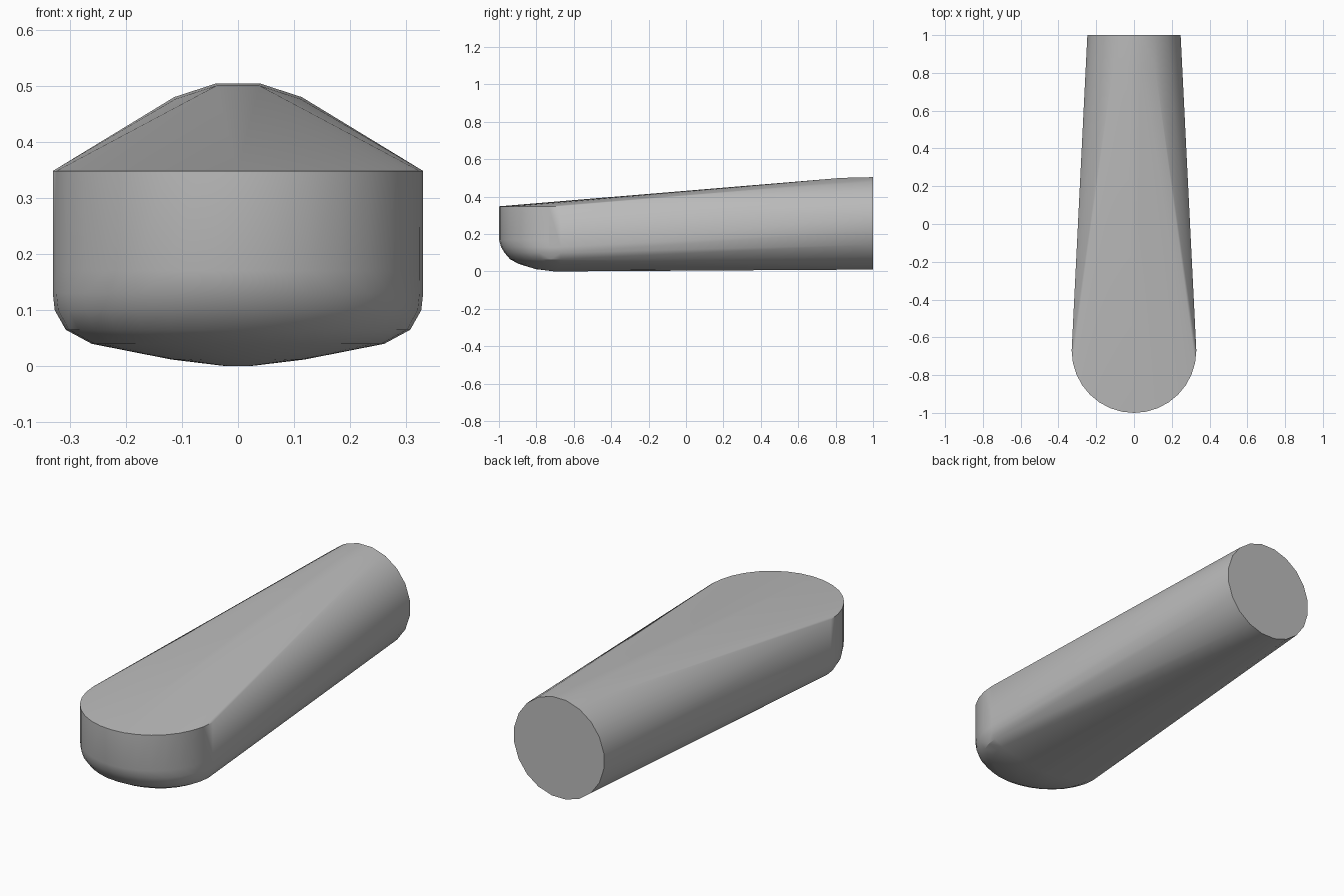
import bpy, bmesh, math

cube = bpy.data.objects.get("Cube")
if cube:
    bpy.data.objects.remove(cube, do_unlink=True)

grey = bpy.data.materials.new("plain grey")
grey.use_nodes = True
colour = (0.5, 0.5, 0.5, 1)
grey.diffuse_color = colour
grey.node_tree.nodes["Principled BSDF"].inputs["Base Color"].default_value = colour

bm = bmesh.new()

# Round butt end: two rings, the inner one slightly smaller
for y, radius in ((1.0, 0.25), (0.83, 0.246)):
    for i in range(20):
        a = math.tau * (i + 0.5) / 20
        bm.verts.new((radius * math.cos(a), y, 0.257 + radius * math.sin(a)))

# Rounded toe: half-ellipse rings as (height, width scale, length scale)
toe_rings = ((0.348, 1, 1), (0.17, 1, 1), (0.13, 1, 0.965), (0.1, 0.99, 0.91),
             (0.065, 0.93, 0.82), (0.04, 0.79, 0.68), (0.012, 0.36, 0.4), (0, 0.06, 0.1))
for z, sx, sy in toe_rings:
    for i in range(17):
        a = math.pi * i / 16
        bm.verts.new((0.33 * sx * math.cos(a), -0.67 - 0.33 * sy * math.sin(a), z))

# Stretch one skin from the butt to the toe
hull = bmesh.ops.convex_hull(bm, input=bm.verts[:])
loose = {v for v in hull["geom_interior"] + hull["geom_unused"]
         if isinstance(v, bmesh.types.BMVert)}
bmesh.ops.delete(bm, geom=list(loose), context="VERTS")
bmesh.ops.dissolve_limit(bm, angle_limit=math.radians(0.5),
                         verts=bm.verts[:], edges=bm.edges[:])
bmesh.ops.recalc_face_normals(bm, faces=bm.faces[:])

mesh = bpy.data.meshes.new("tapered_handle")
bm.to_mesh(mesh)
bm.free()
mesh.materials.append(grey)
handle = bpy.data.objects.new("tapered_handle", mesh)
bpy.context.collection.objects.link(handle)

# Smooth sides with crisp rims
bpy.ops.object.select_all(action="DESELECT")
handle.select_set(True)
bpy.context.view_layer.objects.active = handle
bpy.ops.object.shade_smooth_by_angle(angle=math.radians(30))
